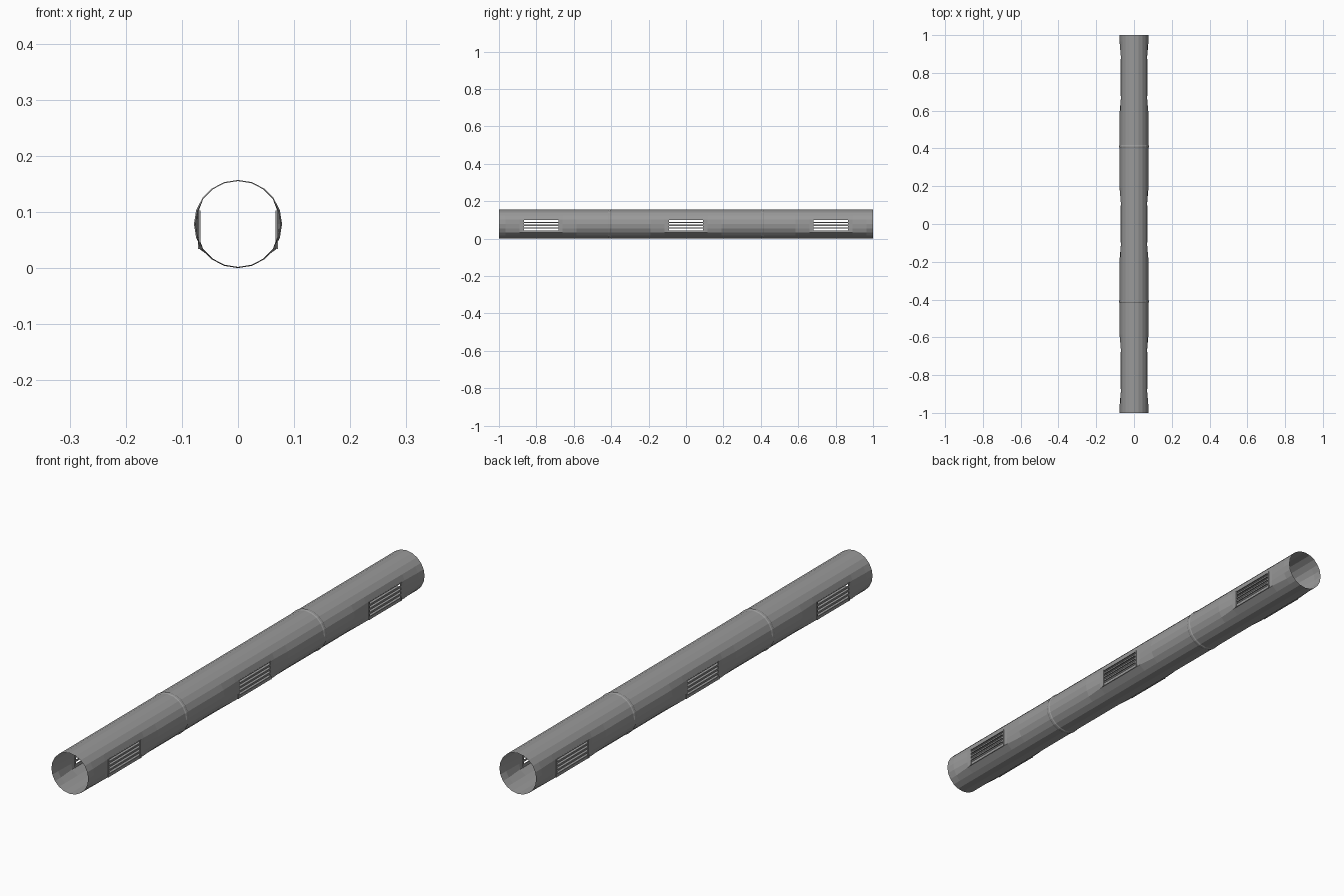
import bpy, bmesh, math

cube = bpy.data.objects.get("Cube")
if cube:
    bpy.data.objects.remove(cube)

SIDES, RADIUS, RIM, CENTRE_Z = 20, 0.0765, 0.0785, 0.0785
FLAT_X = 0.07                   # half width between the flattened sides
VENTS = (-0.775, 0, 0.775)      # middle of each vent along the tube
JOINTS = (-0.41, 0.41)
VENT, FLAT, FADE = 0.095, 0.115, 0.19   # half lengths


def make_material(name, grey):
    mat = bpy.data.materials.new(name)
    mat.use_nodes = True
    colour = (grey, grey, grey, 1)
    mat.diffuse_color = colour
    node = mat.node_tree.nodes["Principled BSDF"]
    node.inputs["Base Color"].default_value = colour
    node.inputs["Roughness"].default_value = 0.6
    return mat


metal = make_material("grey metal", 0.32)


def add_object(name, bm):
    mesh = bpy.data.meshes.new(name)
    bm.to_mesh(mesh)
    bm.free()
    mesh.materials.append(metal)
    obj = bpy.data.objects.new(name, mesh)
    bpy.context.collection.objects.link(obj)
    return obj


def flatness(y):
    """One beside a vent, fading to zero along the round stretches."""
    d = min(abs(y - v) for v in VENTS)
    return max(0, min(1, (FADE - d) / (FADE - FLAT)))


# Thin open tube: flattened beside each vent, with the vents left open
stations = {-1: RADIUS, 1: RADIUS}
for v in VENTS:
    for d in (VENT, FLAT, FADE):
        stations[v - d] = stations[v + d] = RADIUS
for j in JOINTS:
    for d, r in ((0.008, RADIUS), (0.004, RIM)):
        stations[j - d] = stations[j + d] = r

SIDE_STEPS = (1, 0, -1, -2)     # tube edges that lie on the flat panel
bm = bmesh.new()
rows = []
for y, r in sorted(stations.items()):
    row = []
    for i in range(SIDES):
        a = math.tau * i / SIDES
        x, z = r * math.cos(a), r * math.sin(a)
        step = round(math.degrees(math.asin(math.sin(a))) / 18)
        if step in SIDE_STEPS:
            goal = FLAT_X if step > -2 else FLAT_X - 0.002
            x += (math.copysign(goal, x) - x) * flatness(y)
        row.append(bm.verts.new((x, y, CENTRE_Z + z)))
    rows.append(row)

top_z = CENTRE_Z + RADIUS * math.sin(math.radians(18))
low_z = CENTRE_Z - RADIUS * math.sin(math.radians(36))
for a, b in zip(rows, rows[1:]):
    for i in range(SIDES):
        k = (i + 1) % SIDES
        corners = (a[i], a[k], b[k], b[i])
        mid_y = (a[i].co.y + b[i].co.y) / 2
        mid_z = (a[i].co.z + a[k].co.z) / 2
        in_vent = min(abs(mid_y - v) for v in VENTS) < VENT
        if not (in_vent and low_z < mid_z < top_z):
            bm.faces.new(corners)
bmesh.ops.recalc_face_normals(bm, faces=bm.faces)
add_object("tube", bm)


def add_bar(bm, x, y, z0, z1, length, thick):
    verts = bmesh.ops.create_cube(bm, size=1)["verts"]
    for v in verts:
        v.co = (x + v.co.x * thick, y + v.co.y * length,
                (z0 + z1) / 2 + v.co.z * (z1 - z0))


# Louvred vents: sill, three slats, header and end posts
GAP, SLAT, SILL = 0.009, 0.006, 0.045
for side, label in ((1, "left"), (-1, "right")):
    for v, place in zip(VENTS, ("front", "middle", "back")):
        bm = bmesh.new()
        x = side * (FLAT_X - 0.001)
        add_bar(bm, x, v, low_z, SILL, 2 * VENT, 0.003)
        for n in range(3):
            z = SILL + GAP + n * (GAP + SLAT)
            add_bar(bm, x, v, z, z + SLAT, 2 * VENT, 0.004)
        add_bar(bm, x, v, SILL + 4 * GAP + 3 * SLAT, top_z, 2 * VENT, 0.003)
        for end in (-1, 1):
            add_bar(bm, x, v + end * VENT, low_z, top_z, 0.006, 0.005)
        add_object(f"{place}_{label}_vent", bm)
